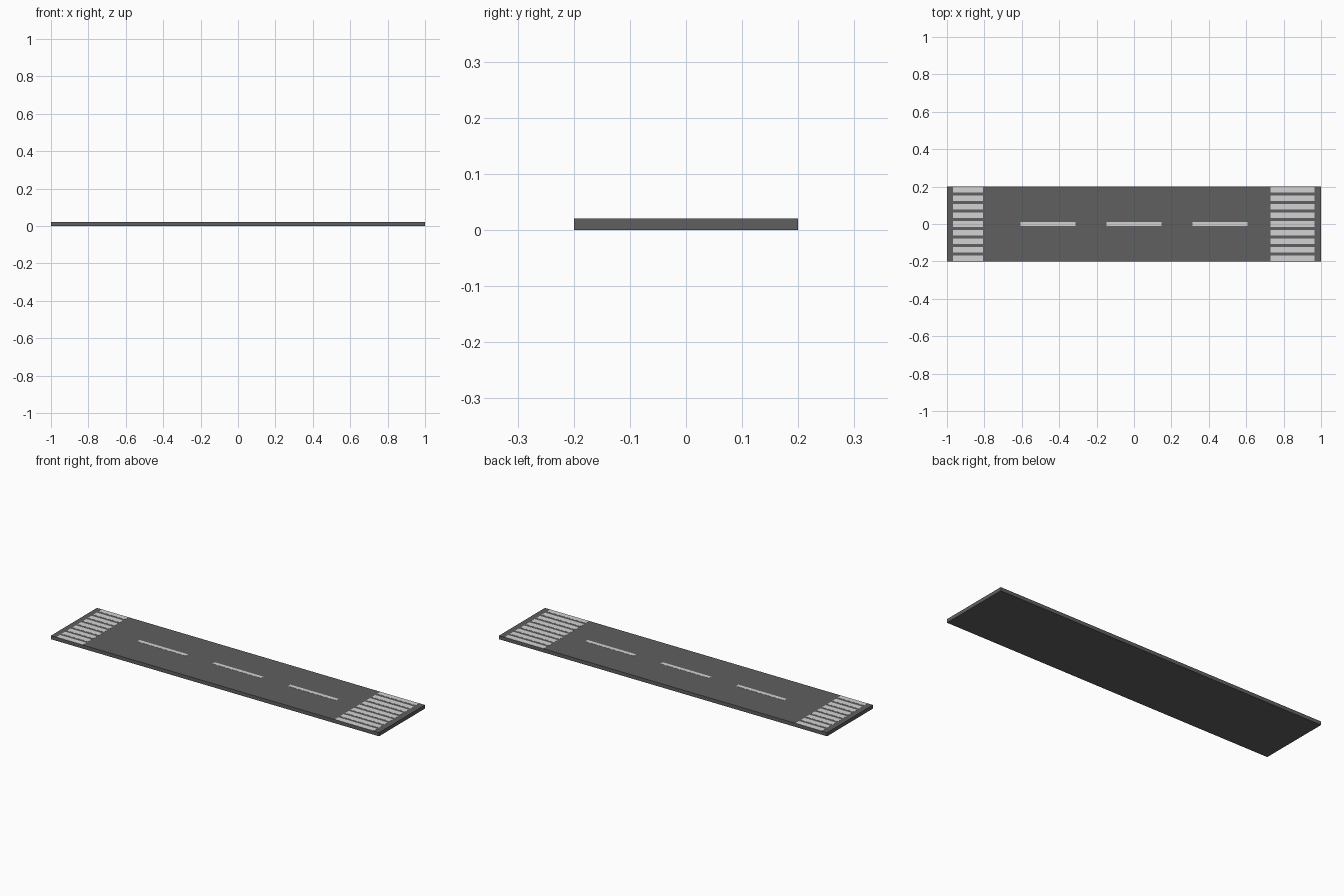
import bpy

if "Cube" in bpy.data.objects:
    bpy.data.objects.remove(bpy.data.objects["Cube"])


def material(name, r, g, b):
    m = bpy.data.materials.new(name)
    m.diffuse_color = (r, g, b, 1.0)
    m.use_nodes = True
    m.node_tree.nodes["Principled BSDF"].inputs["Base Color"].default_value = m.diffuse_color
    return m


asphalt = material("asphalt_grey", 0.115, 0.115, 0.115)
paint = material("road_paint_white", 0.65, 0.65, 0.65)

TOP = 0.02       # road surface height
PLATE = 0.0006   # paint thickness above the surface


def box(name, x0, x1, y0, y1, z0, z1, mat):
    bpy.ops.mesh.primitive_cube_add(size=1)
    ob = bpy.context.object
    ob.name = name
    for v in ob.data.vertices:
        v.co.x = x1 if v.co.x > 0 else x0
        v.co.y = y1 if v.co.y > 0 else y0
        v.co.z = z1 if v.co.z > 0 else z0
    ob.data.materials.append(mat)
    return ob


def marking(name, x0, x1, y, width):
    box(name, x0, x1, y - width / 2, y + width / 2, TOP - 0.001, TOP + PLATE, paint)


# Road slab
box("road_slab", -1, 1, -0.2, 0.2, 0, TOP, asphalt)

# Dashed centre line
for i in range(3):
    x = (i - 1) * 0.46
    marking(f"centre_dash_{i + 1}", x - 0.148, x + 0.148, 0, 0.021)

# Crosswalks: nine bars at each end, the right one longer
for side, x0, x1 in (("left", -0.968, -0.807), ("right", 0.729, 0.966)):
    for i in range(9):
        marking(f"{side}_crosswalk_bar_{i + 1}", x0, x1, (i - 4) * 0.046, 0.03)
